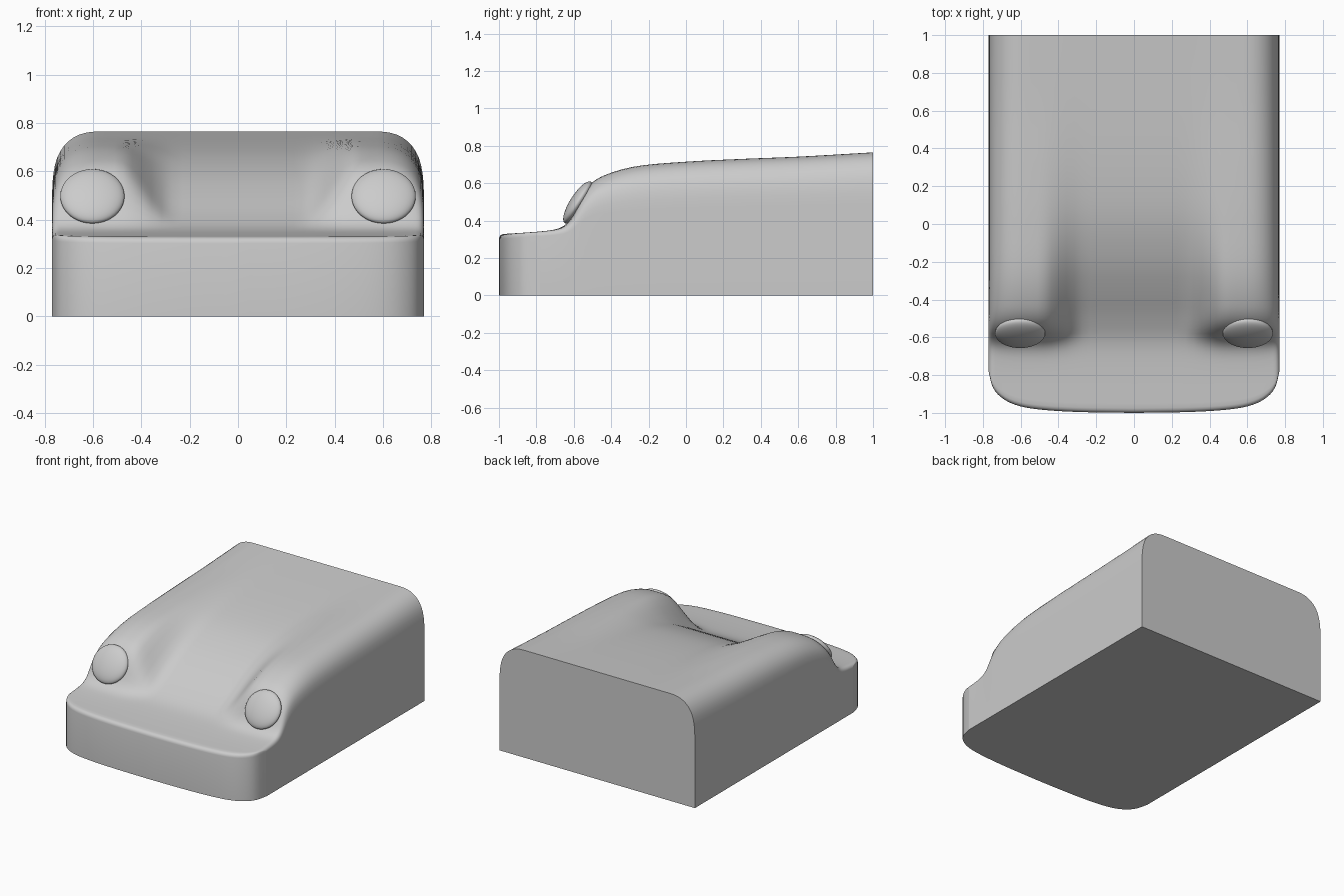
import bpy, bmesh, math

if "Cube" in bpy.data.objects:
    bpy.data.objects.remove(bpy.data.objects["Cube"])

grey = bpy.data.materials.new("plain grey")
grey.diffuse_color = (0.6, 0.6, 0.6, 1)
grey.use_nodes = True
grey.node_tree.nodes["Principled BSDF"].inputs["Base Color"].default_value = grey.diffuse_color

HALF = 0.77   # half width of the body
RIM = 0.025   # rounding of the front deck edge

# Plan outline of the nose (x, y) and the long profiles (y, z)
NOSE = [(0, -1), (.3, -.995), (.5, -.982), (.62, -.96), (.70, -.92), (.75, -.86), (.77, -.78)]
FENDER = [(-1, .327), (-.75, .345), (-.66, .368), (-.61, .42), (-.56, .53), (-.51, .597), (-.43, .645),
          (-.27, .69), (0, .715), (.3, .73), (.6, .742), (1, .765)]
HOOD = [(-1, .327), (-.75, .345), (-.62, .367), (-.5, .42), (-.34, .51), (-.2, .58), (0, .65),
        (.2, .69), (.5, .725), (1, .765)]


def curve(points, x):
    """Smooth Hermite curve through the points."""
    n = len(points)

    def slope(i):
        a, b = points[max(i - 1, 0)], points[min(i + 1, n - 1)]
        return (b[1] - a[1]) / (b[0] - a[0])
    i = 0
    while i < n - 2 and x > points[i + 1][0]:
        i += 1
    (x0, y0), (x1, y1) = points[i], points[i + 1]
    h = x1 - x0
    t = min(max((x - x0) / h, 0), 1)
    return ((2*t**3 - 3*t*t + 1) * y0 + (t**3 - 2*t*t + t) * h * slope(i)
            + (3*t*t - 2*t**3) * y1 + (t**3 - t*t) * h * slope(i + 1))


def height(x, y, front):
    """Top surface: low hood blended into raised, rounded fenders."""
    x = abs(x)
    w = min(max((x - .26) / .24, 0), 1)
    w = w * w * (3 - 2 * w)
    top = curve(HOOD, y) * (1 - w) + curve(FENDER, y) * w
    s = min(max((x - .57) / .2, 0), 1)
    drop = .25 * max(top - .345, 0) / .42 * (1 - max(1 - s**2.5, 0)**.4)
    d = min(y - front, HALF - x)
    if d < RIM:
        drop += RIM * (1 - math.sqrt(max(1 - (1 - d / RIM)**2, 0)))
    return top - drop


# Body: columns crowd towards the sides, rows crowd at the nose and fender fronts
half_cols = [HALF * math.sin(math.pi / 2 * i / 26) for i in range(27)]
cols = [-x for x in reversed(half_cols[1:])] + half_cols
rows = [-1, -.998, -.993, -.986, -.975, -.95, -.9, -.85, -.8, -.75]
rows += [-.72 + .02 * i for i in range(18)] + [-.34 + .06 * i for i in range(12)]
rows += [.4 + .1 * i for i in range(7)]

bm = bmesh.new()
grid = []
for v in rows:
    line = []
    for x in cols:
        front = curve(NOSE, abs(x))
        y = front + (v + 1) / .4 * (-.6 - front) if v < -.6 else v
        line.append(bm.verts.new((x, y, height(x, y, front))))
    grid.append(line)
for a, b in zip(grid, grid[1:]):
    for i in range(len(cols) - 1):
        bm.faces.new((a[i], a[i + 1], b[i + 1], b[i]))

# Walls and floor below the rim of the top surface
rim = grid[0][:] + [r[-1] for r in grid[1:]] + grid[-1][-2::-1] + [r[0] for r in grid[-2:0:-1]]
foot = [bm.verts.new((v.co.x, v.co.y, 0)) for v in rim]
for i in range(len(rim)):
    j = (i + 1) % len(rim)
    bm.faces.new((rim[i], foot[i], foot[j], rim[j]))
bm.faces.new(foot)
bmesh.ops.recalc_face_normals(bm, faces=bm.faces[:])
mesh = bpy.data.meshes.new("car_front_body")
bm.to_mesh(mesh)
bm.free()
body = bpy.data.objects.new("car_front_body", mesh)
bpy.context.collection.objects.link(body)
parts = [body]

# Headlights: flattened spheres leaning back on the fenders
for side, name in ((-1, "headlight_left"), (1, "headlight_right")):
    bpy.ops.mesh.primitive_uv_sphere_add(segments=40, ring_count=20, radius=1,
                                         location=(side * .603, -.578, .497),
                                         rotation=(math.radians(57.5), 0, 0))
    lamp = bpy.context.object
    lamp.name = name
    lamp.scale = (.133, .131, .042)
    parts.append(lamp)

for part in parts:
    part.data.materials.append(grey)
    bpy.ops.object.select_all(action='DESELECT')
    part.select_set(True)
    bpy.context.view_layer.objects.active = part
    bpy.ops.object.shade_smooth_by_angle(angle=math.radians(40))
